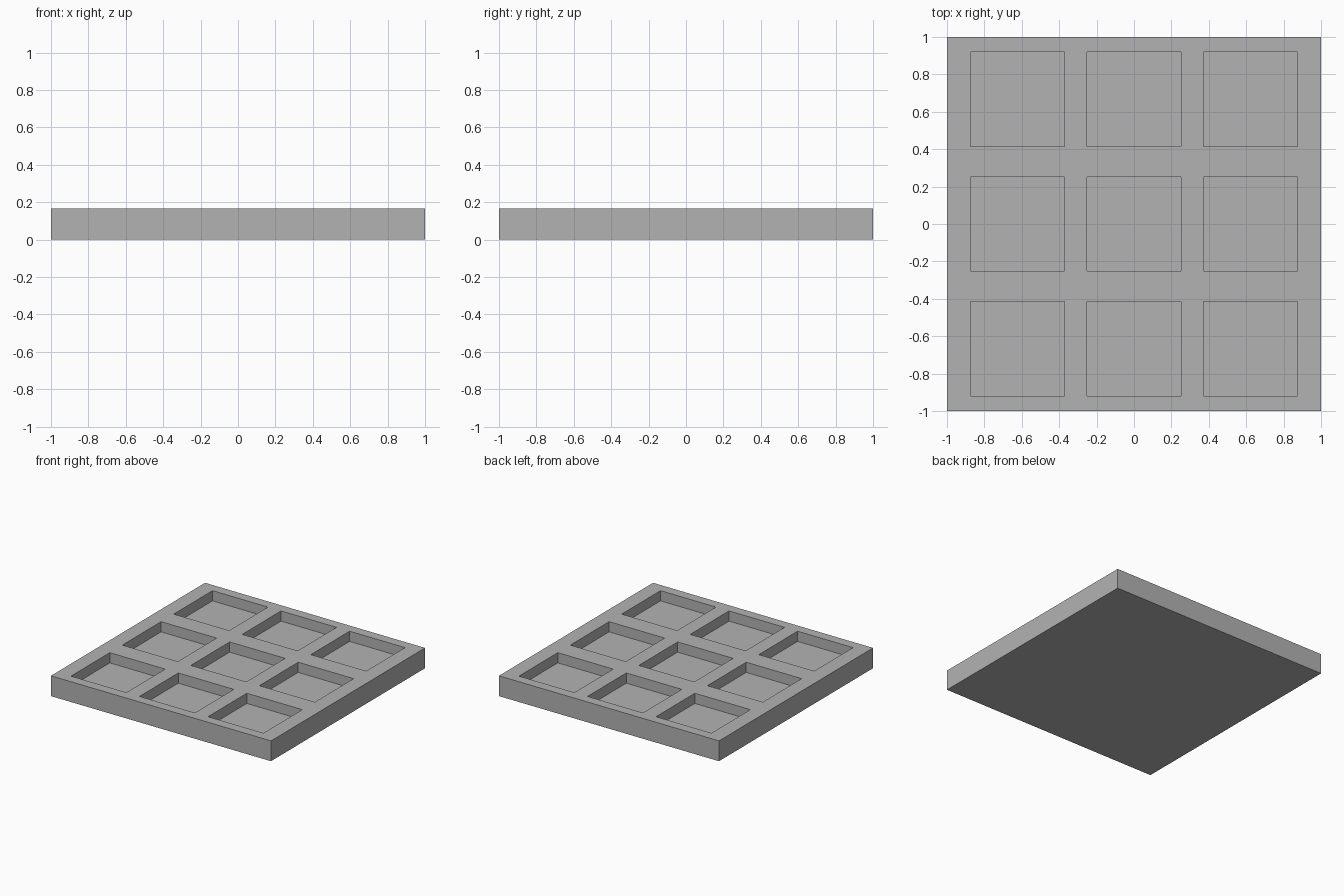
import bpy
import bmesh
from mathutils import Matrix, Vector

cube = bpy.data.objects.get("Cube")
if cube:
    bpy.data.objects.remove(cube, do_unlink=True)

HEIGHT = 0.167
DEPTH = 0.084
HALF = 0.252                 # half the width of a square pocket
PITCH = (0.623, 0.667)       # pocket spacing along x and y

# Single grey material
grey = bpy.data.materials.new("grey")
grey.use_nodes = True
colour = (0.45, 0.45, 0.45, 1)
grey.diffuse_color = colour
grey.node_tree.nodes["Principled BSDF"].inputs["Base Color"].default_value = colour

# Solid slab standing on the ground
bm = bmesh.new()
bmesh.ops.create_cube(bm, size=1, matrix=Matrix.Translation((0, 0, HEIGHT / 2))
                      @ Matrix.Diagonal((2, 2, HEIGHT, 1)))

# Score the top with the outlines of the three by three pockets
for axis in range(2):
    for i in (-1, 0, 1):
        for side in (-HALF, HALF):
            point, normal = Vector(), Vector()
            point[axis] = i * PITCH[axis] + side
            normal[axis] = 1
            bmesh.ops.bisect_plane(bm, geom=bm.verts[:] + bm.edges[:] + bm.faces[:],
                                   plane_co=point, plane_no=normal)


def in_pocket(face):
    c = face.calc_center_median()
    return face.normal.z > 0.9 and all(
        any(abs(c[a] - i * PITCH[a]) < 0.01 for i in (-1, 0, 1)) for a in range(2))


# Sink each pocket to its floor
bm.normal_update()
pockets = [f for f in bm.faces if in_pocket(f)]
sunk = bmesh.ops.extrude_face_region(bm, geom=pockets)["geom"]
bmesh.ops.delete(bm, geom=pockets, context="FACES")
bmesh.ops.translate(bm, vec=(0, 0, -DEPTH),
                    verts=[v for v in sunk if isinstance(v, bmesh.types.BMVert)])
bmesh.ops.recalc_face_normals(bm, faces=bm.faces)

mesh = bpy.data.meshes.new("pocketed_tray")
bm.to_mesh(mesh)
bm.free()
mesh.materials.append(grey)
tray = bpy.data.objects.new("pocketed_tray", mesh)
bpy.context.collection.objects.link(tray)
